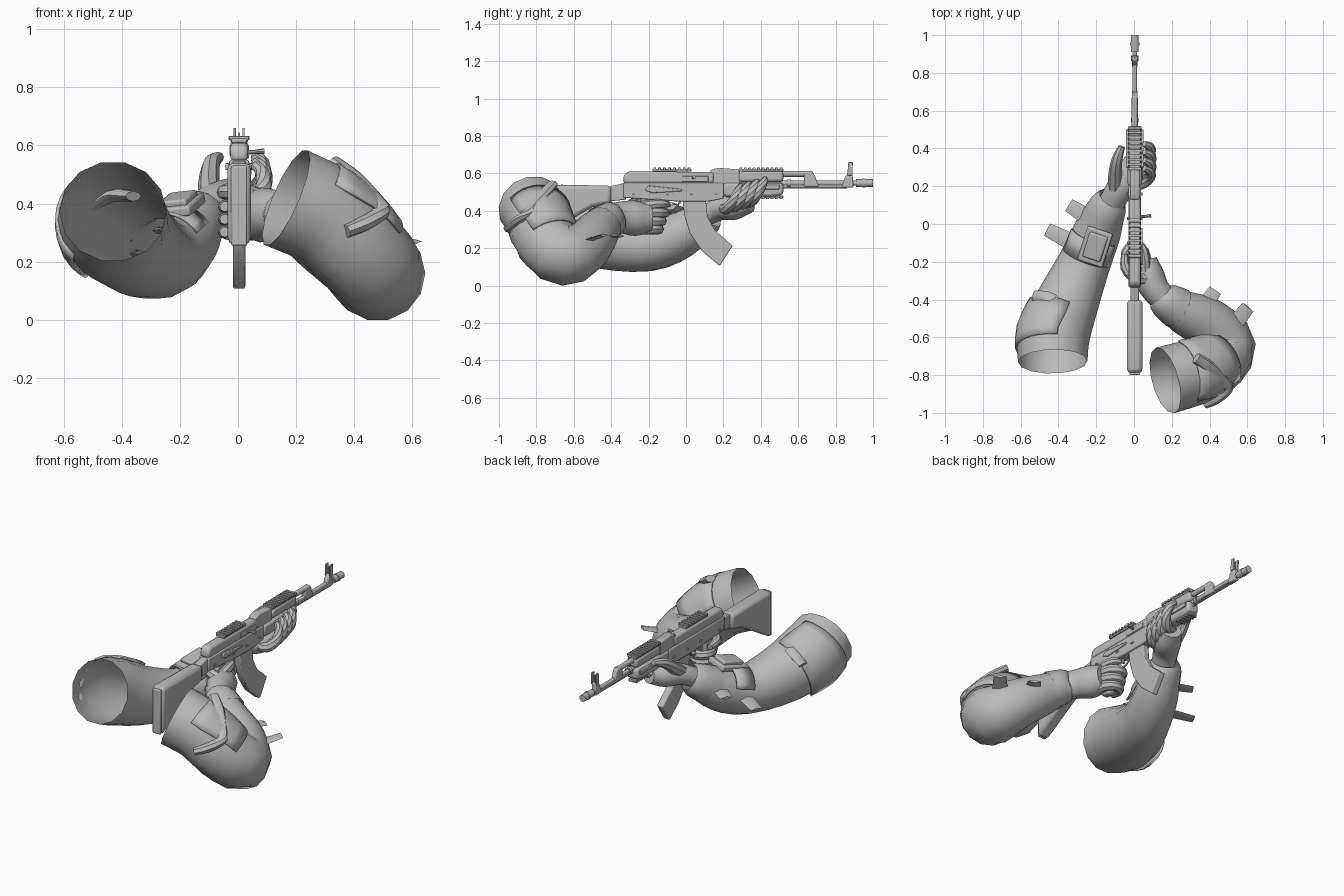
import bpy, bmesh, math
from mathutils import Vector

grey = bpy.data.materials.new("neutral grey")
grey.diffuse_color = (0.5, 0.5, 0.5, 1)


def finish(bm, name, bevel=0.0):
    bmesh.ops.recalc_face_normals(bm, faces=bm.faces)
    me = bpy.data.meshes.new(name)
    bm.to_mesh(me)
    bm.free()
    me.materials.append(grey)
    ob = bpy.data.objects.new(name, me)
    bpy.context.collection.objects.link(ob)
    if bevel:
        m = ob.modifiers.new("bevel", 'BEVEL')
        m.width, m.segments, m.limit_method = bevel, 2, 'ANGLE'
    return ob


def plate(name, prof, width, x=0.004, bevel=0.006):
    """Side profile of (y, z) points extruded across x."""
    bm = bmesh.new()
    f = bm.faces.new([bm.verts.new((x - width / 2, y, z)) for y, z in prof])
    r = bmesh.ops.extrude_face_region(bm, geom=[f])
    bmesh.ops.translate(bm, vec=(width, 0, 0),
                        verts=[v for v in r['geom'] if isinstance(v, bmesh.types.BMVert)])
    return finish(bm, name, bevel)


def box(name, y0, y1, z0, z1, width, x=0.004, bevel=0.003):
    return plate(name, [(y0, z0), (y1, z0), (y1, z1), (y0, z1)], width, x, bevel)


def spline(pts, sub):
    """Smooth (x, y, z, radius) path through the points."""
    p = [Vector(q) for q in pts]
    p = [2 * p[0] - p[1]] + p + [2 * p[-1] - p[-2]]
    out = []
    for a, b, c, d in zip(p, p[1:], p[2:], p[3:]):
        for i in range(sub):
            t = i / sub
            out.append(0.5 * (2 * b + (c - a) * t + (2 * a - 5 * b + 4 * c - d) * t * t
                              + (3 * b - a - 3 * c + d) * t ** 3))
    return out + [p[-2]]


def tube(name, pts, sides=12, sub=3, caps=True, flat=1.0, arc=None, thick=0.0):
    """Sweep a round section; arc limits it to an open shell in degrees."""
    path = spline(pts, sub)
    bm = bmesh.new()
    rings = []
    for i, q in enumerate(path):
        t = (path[min(i + 1, len(path) - 1)] - path[max(i - 1, 0)]).xyz.normalized()
        side = t.cross(Vector((0, 0, 1)))
        side = side.normalized() if side.length > 1e-3 else Vector((1, 0, 0))
        up = side.cross(t)
        a0, a1 = arc or (0, 360)
        n = sides + 1 if arc else sides
        ring = []
        for k in range(n):
            a = math.radians(a0 + (a1 - a0) * k / sides)
            ring.append(bm.verts.new(q.xyz + q.w * (side * math.cos(a) + up * math.sin(a) * flat)))
        rings.append(ring)
    for r, s in zip(rings, rings[1:]):
        for k in range(sides):
            j = k + 1 if arc else (k + 1) % sides
            bm.faces.new((r[k], r[j], s[j], s[k]))
    if caps and not arc:
        bm.faces.new(rings[0])
        bm.faces.new(rings[-1])
    ob = finish(bm, name)
    if thick:
        ob.modifiers.new("shell", 'SOLIDIFY').thickness = thick
    return ob


def rod(name, y0, y1, z, r, x=0.004, sides=12):
    return tube(name, [(x, y0, z, r), (x, y1, z, r)], sides, 1)


# Stock and receiver
plate("stock", [(-.79, .25), (-.79, .535), (-.76, .54), (-.40, .535), (-.40, .44), (-.50, .42)], .08, bevel=.02)
plate("stock_neck", [(-.41, .45), (-.41, .53), (-.32, .55), (-.32, .46)], .045)
plate("butt_plate", [(-.80, .255), (-.80, .53), (-.785, .53), (-.785, .255)], .055)
plate("receiver", [(-.335, .47), (-.335, .55), (.2, .55), (.2, .465), (.12, .45), (-.05, .45)], .066)
plate("top_cover", [(-.335, .545), (-.335, .585), (-.315, .61), (.15, .608), (.15, .545)], .06, bevel=.014)
plate("rear_sight_block", [(.13, .54), (.13, .618), (.17, .63), (.29, .62), (.29, .54)], .05)
box("ejection_port", -.02, .12, .555, .585, .01, .033)
plate("selector_lever", [(-.22, .51), (-.20, .535), (-.02, .515), (-.02, .505), (-.18, .495)], .012, .04)
for x in (-.03, .038):
    for y in (-.28, -.1, .03, .16):
        rod("receiver_pin", y - .008, y + .008, .49, .006, x, 8)
tube("charging_handle", [(.02, .04, .575, .008), (.06, .04, .578, .007), (.09, .045, .58, .01)], 8, 1)

# Rails with repeated teeth
for name, y0, y1, z, w in (("rear_rail", -.18, .03, .61, .055), ("front_rail", .28, .52, .61, .06),
                           ("lower_rail", .40, .52, .468, .045)):
    box(name, y0, y1, z, z + .014, w)
    n = int((y1 - y0) / .024)
    for i in range(n):
        y = y0 + (i + .2) * (y1 - y0) / n
        dz = -.006 if z < .5 else .008
        box(name + "_tooth", y, y + .015, z + dz, z + dz + .014, w + .012, bevel=.002)

# Handguard, gas tube and barrel
plate("lower_handguard", [(.2, .475), (.2, .55), (.52, .55), (.52, .485), (.46, .475)], .075, bevel=.015)
plate("upper_handguard", [(.28, .555), (.28, .60), (.31, .612), (.52, .612), (.52, .555)], .066, bevel=.014)
for x in (-.036, .044):
    box("side_rail", .3, .5, .515, .54, .014, x)
rod("gas_tube", .5, .67, .598, .016)
plate("gas_block", [(.63, .53), (.63, .61), (.675, .612), (.69, .585), (.71, .53)], .03)
rod("barrel", .15, .99, .548, .013)
rod("barrel_collar", .54, .56, .548, .02)
rod("cleaning_rod", .5, .86, .524, .005, sides=8)
plate("front_sight_base", [(.83, .525), (.85, .58), (.865, .60), (.89, .60), (.895, .525)], .03)
for x in (-.011, .019):
    plate("front_sight_ear", [(.862, .59), (.868, .66), (.892, .66), (.89, .59)], .008, x, .002)
box("front_sight_post", .875, .882, .59, .645, .006, bevel=0)
rod("muzzle_brake", .91, 1.0, .548, .021)
rod("muzzle_ring", .945, .96, .548, .024)

# Magazine, grip and trigger
plate("magazine", [(-.02, .47), (.105, .47), (.115, .37), (.155, .295), (.25, .213),
                   (.18, .105), (.085, .185), (.02, .28), (-.01, .38)], .042)
plate("pistol_grip", [(-.24, .47), (-.15, .47), (-.19, .27), (-.26, .28)], .05, bevel=.014)
tube("trigger_guard", [(0, -.16, .45, .006), (0, -.14, .41, .006), (0, -.07, .405, .006), (0, -.03, .45, .006)], 6)
plate("trigger", [(-.11, .46), (-.09, .46), (-.08, .42), (-.09, .42)], .012, bevel=0)

# Sleeves, open at the shoulder end
left = [(-.43, -.728, .373, .184), (-.425, -.60, .325, .19), (-.355, -.42, .25, .168),
        (-.26, -.20, .212, .138), (-.19, -.03, .27, .125), (-.135, .10, .355, .095)]
right = [(.165, -.828, .42, .18), (.30, -.79, .355, .176), (.41, -.752, .245, .168),
         (.48, -.647, .160, .165), (.39, -.53, .22, .14), (.26, -.465, .30, .115), (.16, -.40, .36, .085)]
for name, pts in (("left_sleeve", left), ("right_sleeve", right)):
    tube(name, pts, 14, 3, caps=False)


def grow(pts, d):
    return [(x, y, z, r + d) for x, y, z, r in pts]


# Upper-arm flaps, straps and cuffs
tube("left_arm_pad", grow([(-.427, -.66, .35, .187), (-.42, -.58, .315, .19), (-.38, -.47, .27, .177)], .016),
     10, 2, arc=(85, 225), thick=.012)
tube("right_arm_pad", grow([(.25, -.80, .375, .177), (.35, -.775, .31, .174), (.42, -.735, .23, .168)], .014),
     10, 2, arc=(35, 165), thick=.012)
tube("left_pad_strap", [(-.53, -.38, .37, .03), (-.44, -.41, .425, .045), (-.36, -.50, .425, .035)], 8, flat=.5)
tube("right_pad_strap", [(.33, -.71, .545, .03), (.40, -.76, .49, .035), (.47, -.83, .41, .035),
                         (.49, -.87, .37, .035), (.43, -.915, .33, .04), (.37, -.945, .305, .035)], 8, flat=.7)
tube("left_cuff", [(-.175, .01, .30, .115), (-.135, .10, .355, .10), (-.115, .135, .38, .075)], 12, 2, caps=False)
tube("right_cuff", [(.23, -.445, .32, .112), (.16, -.40, .36, .094), (.14, -.38, .365, .07)], 12, 2, caps=False)

# Loose strap ends standing off the sleeves
for a, b in (((-.25, .04, .31), (-.345, .10, .30)), ((-.34, -.09, .23), (-.46, -.03, .21)),
             ((.37, -.44, .27), (.43, -.35, .265)), ((.53, -.53, .24), (.605, -.44, .27))):
    tube("strap_end", [(*a, .045), (*b, .036)], 4, 1, flat=.25)

# Wrist device on the left forearm
tube("device_band", [(-.245, -.17, .235, .142), (-.205, -.06, .27, .137)], 12, 1, arc=(30, 165), thick=.01)
for name, h, w, l in (("device_base", .0, .07, .095), ("device_screen", .02, .05, .07)):
    bm = bmesh.new()
    bmesh.ops.create_cube(bm, size=1)
    bmesh.ops.scale(bm, vec=(2 * w, 2 * l, .035), verts=bm.verts)
    ob = finish(bm, name, .008)
    ob.location = (-.205, -.12, .39 + h)
    ob.rotation_euler = (.25, -.1, -.33)

# Left hand cradling the handguard
tube("left_palm", [(-.12, .11, .375, .068), (-.08, .18, .41, .072), (-.025, .26, .42, .08),
                   (.015, .34, .44, .06)], 12, 3, flat=.85)
for i in range(4):
    y, s, k = .225 + .043 * i, .012 * i, (.95, 1.05, 1.05, .95)[i]
    tube("left_finger", [(-.02, y - .03, .42 + s, .027 * k), (.045, y - .01, .41 + s, .031 * k),
                         (.086, y + .025, .45 + s, .03 * k), (.083, y + .055, .505 + s, .026 * k),
                         (.055, y + .07, .535 + s, .016)], 8, 3)
tube("left_thumb", [(-.10, .17, .42, .038), (-.10, .26, .48, .036), (-.09, .34, .54, .029),
                    (-.065, .41, .56, .018)], 8)

# Right hand around the grip
tube("right_palm", [(.17, -.41, .355, .07), (.115, -.35, .365, .076), (.075, -.27, .36, .084),
                    (.055, -.19, .36, .066)], 12, 3, flat=1.12)
for i in range(3):
    z, y = .39 - .044 * i, -.015 * i
    tube("right_finger", [(.065, -.22 + y, z, .029), (.05, -.145 + y, z, .03), (0, -.115 + y, z, .028),
                          (-.042, -.15 + y, z, .026), (-.045, -.21 + y, z, .018)], 8, 3)
tube("right_trigger_finger", [(.06, -.25, .42, .03), (.055, -.17, .435, .027), (.04, -.12, .437, .022),
                              (.01, -.095, .432, .014)], 8)
tube("right_thumb", [(.06, -.29, .42, .034), (0, -.28, .44, .03), (-.045, -.23, .44, .027),
                     (-.05, -.16, .435, .018)], 8)

# Smooth shading with sharp edges kept
for ob in bpy.context.scene.objects:
    ob.select_set(True)
    bpy.context.view_layer.objects.active = ob
bpy.ops.object.shade_smooth_by_angle(angle=math.radians(40))
